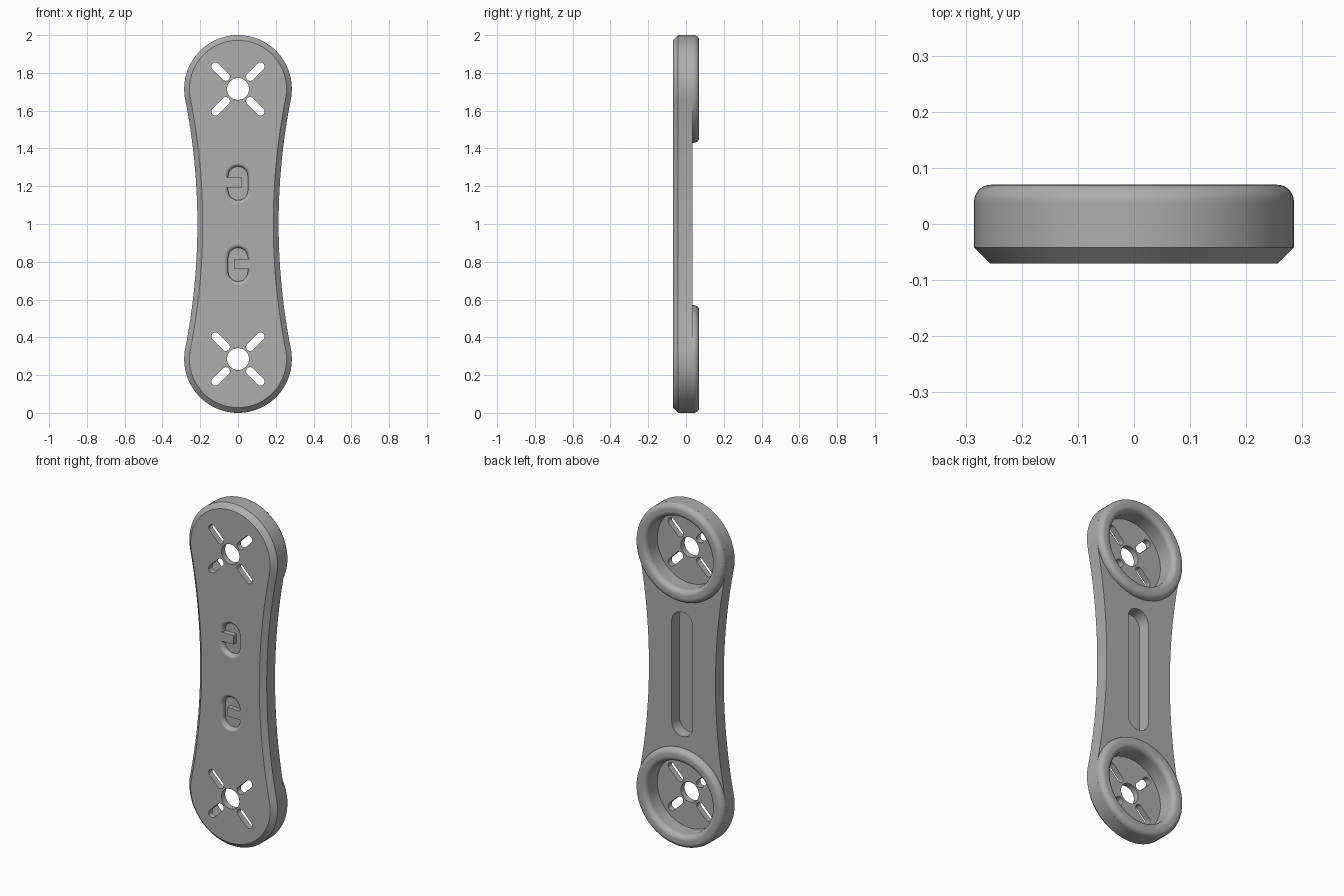
import bpy, bmesh
from math import sin, cos, pi, radians, atan2, hypot

cube = bpy.data.objects.get("Cube")
if cube:
    bpy.data.objects.remove(cube, do_unlink=True)

END_R, END_Z = 0.285, 0.715      # end radius, end distance from the middle
WAIST_R = 3.4                    # radius of the concave sides
WAIST_X = WAIST_R + 0.215
BACK, FRONT, FLOOR = 0.035, -0.07, -0.036
SEGS = 96

grey = bpy.data.materials.new("mid grey")
grey.use_nodes = True
colour = (0.42, 0.42, 0.42, 1)
grey.diffuse_color = colour
grey.node_tree.nodes["Principled BSDF"].inputs["Base Color"].default_value = colour


def make(name, bm):
    bmesh.ops.recalc_face_normals(bm, faces=bm.faces)
    mesh = bpy.data.meshes.new(name)
    bm.to_mesh(mesh)
    bm.free()
    mesh.materials.append(grey)
    ob = bpy.data.objects.new(name, mesh)
    bpy.context.collection.objects.link(ob)
    return ob


def loft(name, layers, closed=False):
    """Skin (outline, y) layers; cap the ends, or join last to first."""
    bm = bmesh.new()
    loops = [[bm.verts.new((x, y, z)) for x, z in pts] for pts, y in layers]
    n = len(loops[0])
    pairs = list(zip(loops, loops[1:]))
    if closed:
        pairs.append((loops[-1], loops[0]))
    else:
        bm.faces.new(loops[0])
        bm.faces.new(loops[-1])
    for a, b in pairs:
        for i in range(n):
            j = (i + 1) % n
            bm.faces.new((a[i], a[j], b[j], b[i]))
    return make(name, bm)


def circle(r, z, n=SEGS):
    return [(r * cos(2 * pi * i / n), z + r * sin(2 * pi * i / n)) for i in range(n)]


def stadium(r, half, cx, cz, angle, n=16):
    """Capsule outline whose long axis points along angle."""
    pts = []
    for side in (0, pi):
        ex, ez = cx + half * cos(angle + side), cz + half * sin(angle + side)
        for i in range(n + 1):
            a = angle + side - pi / 2 + pi * i / n
            pts.append((ex + r * cos(a), ez + r * sin(a)))
    return pts


def body_outline(inset):
    """Two round ends joined by concave sides tangent to them."""
    r, big = END_R - inset, WAIST_R + inset
    t = atan2(END_Z, WAIST_X)
    top = [(r * cos(a), 1 + END_Z + r * sin(a))
           for a in (-t + (pi + 2 * t) * i / 64 for i in range(65))]
    left = [(-WAIST_X + big * cos(a), 1 + big * sin(a))
            for a in (t - 2 * t * i / 32 for i in range(1, 32))]
    half = top + left
    return half + [(-x, 2 - z) for x, z in half]


def cut(target, cutter):
    mod = target.modifiers.new("cut", 'BOOLEAN')
    mod.operation, mod.solver, mod.object = 'DIFFERENCE', 'EXACT', cutter
    bpy.context.view_layer.objects.active = target
    bpy.ops.object.modifier_apply(modifier=mod.name)
    bpy.data.objects.remove(cutter, do_unlink=True)


def finish(ob):
    bpy.ops.object.select_all(action='DESELECT')
    ob.select_set(True)
    bpy.context.view_layer.objects.active = ob
    bpy.ops.object.shade_smooth_by_angle(angle=radians(25))
    mod = ob.modifiers.new("even shading", 'WEIGHTED_NORMAL')
    mod.keep_sharp = True


# Body plate with a chamfered front edge
body = loft("body_plate", [(body_outline(0), BACK), (body_outline(0), -0.042),
                           (body_outline(0.028), FRONT)])

# Round recesses, centre holes and diagonal slots at both ends
WELL_R, FILLET = 0.21, 0.03
for s in (-1, 1):
    cz = 1 + s * END_Z
    cut(body, loft("well_cutter", [(circle(WELL_R, cz), FLOOR), (circle(WELL_R, cz), 0.1)]))
    hole = circle(0.058, cz, 48)
    cut(body, loft("hole_cutter", [(hole, -0.1), (hole, 0.1)]))
    for k in range(4):
        a = pi / 4 + k * pi / 2
        slot = stadium(0.022, 0.038, 0.13 * cos(a), cz + 0.13 * sin(a), a)
        cut(body, loft("slot_cutter", [(slot, -0.1), (slot, 0.1)]))

# Long channel in the back
channel = stadium(0.068, 0.295, 0, 1, pi / 2)
cut(body, loft("channel_cutter", [(channel, FLOOR), (channel, 0.1)]))

# Front pockets with rolled edges, each with a small tab
for s in (-1, 1):
    cz = 1 + s * 0.215
    layers = [(0.052, -0.041)]
    for i in range(7):
        a = pi / 2 * i / 6
        layers.append((0.072 - 0.02 * cos(a), -0.05 - 0.02 * sin(a)))
    layers.append((0.072, -0.09))
    cut(body, loft("pocket_cutter",
                   [(stadium(r, 0.037, 0, cz, pi / 2), y) for r, y in layers]))
    x0, x1 = -0.074 * s, 0.02 * s
    z0, z1 = cz - 0.023, cz + 0.03
    tab = [(x0, z0), (x1, z0), (x1, z1), (x0, z1)]
    loft("upper_tab" if s > 0 else "lower_tab", [(tab, -0.0395), (tab, -0.0695)])
finish(body)

# Raised rounded rims around the recesses
for s, name in ((-1, "lower_rim"), (1, "upper_rim")):
    cz = 1 + s * END_Z
    profile = [(END_R, BACK)]
    for mid, start in ((END_R - FILLET, 0), (WELL_R + FILLET, pi / 2)):
        for i in range(9):
            a = start + pi / 2 * i / 8
            profile.append((mid + FILLET * cos(a), 0.07 - FILLET + FILLET * sin(a)))
    profile.append((WELL_R, BACK))
    finish(loft(name, [(circle(r, cz), y) for r, y in profile], closed=True))
